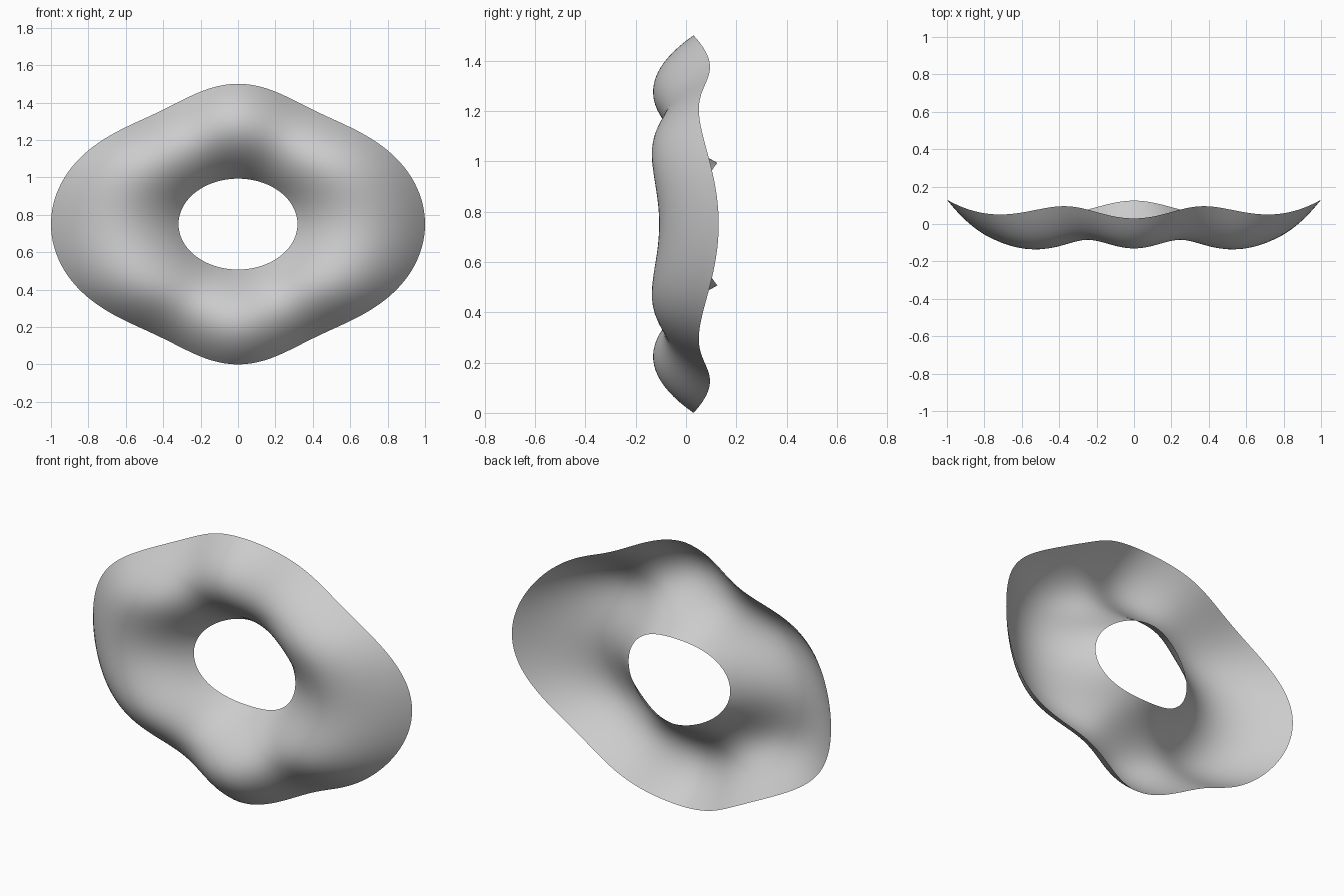
import bpy, bmesh, math

if "Cube" in bpy.data.objects:
    bpy.data.objects.remove(bpy.data.objects["Cube"])

SEG, RINGS = 192, 24


def wave(p0, p30, p60, p90):
    """Smooth four-way symmetric function of angle through values at 0/30/60/90 degrees."""
    a0 = (p0 / 2 + p30 + p60 + p90 / 2) / 3
    a2 = (p0 + p30 - p60 - p90) / 3
    a4 = (p0 - p30 - p60 + p90) / 3
    a6 = (p0 / 2 - p30 + p60 - p90 / 2) / 3
    return lambda t: (a0 + a2 * math.cos(2 * t) + a4 * math.cos(4 * t)
                      + a6 * math.cos(6 * t))


outer_radius = wave(1.0, 0.865, 0.727, 0.75)
outer_depth = wave(0.13, 0.052, 0.095, 0.03)      # y of the outer rim
crest_depth = wave(-0.105, -0.135, -0.085, -0.128)  # y of the front ridge


def inner_radius(t):
    return 1 / math.hypot(math.cos(t) / 0.318, math.sin(t) / 0.243)


def inner_depth(t):
    return 0.092 - 0.033 * math.cos(2 * t)


# Wavy ring shell: arched cross-section, open at the back
bm = bmesh.new()
rows = []
for i in range(SEG):
    t = 2 * math.pi * i / SEG
    r0, r1 = inner_radius(t), outer_radius(t)
    y0, y1 = inner_depth(t), outer_depth(t)
    bulge = crest_depth(t) - (y0 + y1) / 2
    row = []
    for j in range(RINGS + 1):
        f = j / RINGS
        r = r0 + (r1 - r0) * f
        y = y0 + (y1 - y0) * f + bulge * 4 * f * (1 - f)
        row.append(bm.verts.new((r * math.cos(t), y, 0.75 + r * math.sin(t))))
    rows.append(row)
for i in range(SEG):
    a, b = rows[i], rows[(i + 1) % SEG]
    for j in range(RINGS):
        face = bm.faces.new((a[j], a[j + 1], b[j + 1], b[j]))
        face.smooth = True

mesh = bpy.data.meshes.new("wavy_ring")
bm.to_mesh(mesh)
bm.free()
bpy.context.collection.objects.link(bpy.data.objects.new("wavy_ring", mesh))
